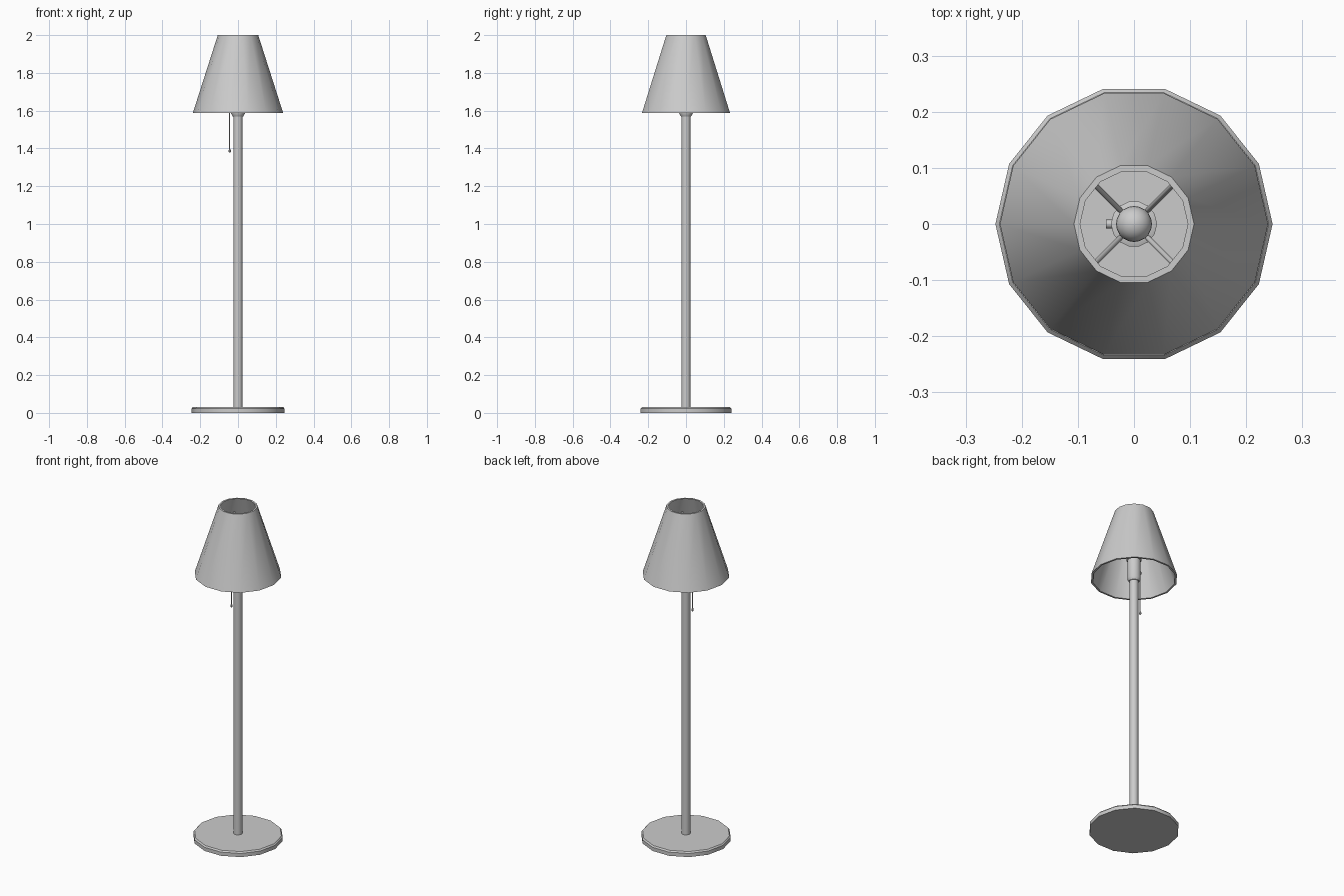
import bpy, bmesh, math
from mathutils import Vector

if "Cube" in bpy.data.objects:
    bpy.data.objects.remove(bpy.data.objects["Cube"])


def finish(name, bm, angle=35):
    bmesh.ops.remove_doubles(bm, verts=bm.verts, dist=1e-5)
    bmesh.ops.recalc_face_normals(bm, faces=bm.faces)
    me = bpy.data.meshes.new(name)
    bm.to_mesh(me)
    bm.free()
    ob = bpy.data.objects.new(name, me)
    bpy.context.collection.objects.link(ob)
    bpy.ops.object.select_all(action='DESELECT')
    ob.select_set(True)
    bpy.context.view_layer.objects.active = ob
    bpy.ops.object.shade_smooth_by_angle(angle=math.radians(angle))
    return ob


def lathe(name, profile, sides, closed=False, x=0.0):
    """Revolve (radius, z) points about a vertical axis at x."""
    bm = bmesh.new()
    rings = []
    for r, z in profile:
        rings.append([bm.verts.new((x + r * math.cos(math.tau * i / sides),
                                    r * math.sin(math.tau * i / sides), z))
                      for i in range(sides)])
    pairs = list(zip(rings, rings[1:]))
    if closed:
        pairs.append((rings[-1], rings[0]))
    for a, b in pairs:
        for i in range(sides):
            j = (i + 1) % sides
            bm.faces.new((a[i], a[j], b[j], b[i]))
    if not closed:
        bm.faces.new(rings[0])
        bm.faces.new(rings[-1])
    return finish(name, bm)


def rod(name, a, b, radius, sides=8):
    a, b = Vector(a), Vector(b)
    bm = bmesh.new()
    bmesh.ops.create_cone(bm, cap_ends=True, segments=sides, radius1=radius,
                          radius2=radius, depth=(b - a).length)
    bm.transform((b - a).to_track_quat('Z', 'Y').to_matrix().to_4x4())
    bmesh.ops.translate(bm, verts=bm.verts, vec=(a + b) / 2)
    return finish(name, bm, 50)


# Weighted foot and pole
lathe("base", [(0.247, 0), (0.247, 0.022), (0.24, 0.03)], 14)
lathe("pole", [(0.024, 0.028), (0.024, 1.6)], 14)

# Open faceted-rim shade with wall thickness
lathe("shade", [(0.239, 1.588), (0.107, 2.0), (0.096, 2.0), (0.228, 1.588)],
      14, closed=True)

# Bulb holder with a collar at its top
lathe("socket", [(0.028, 1.57), (0.037, 1.585), (0.037, 1.70), (0.041, 1.703),
                 (0.041, 1.717), (0.033, 1.72)], 14)

# Bulb: neck flowing into a round head
head = [(0.032 * math.cos(t), 1.81 + 0.032 * math.sin(t))
        for t in (math.radians(a) for a in range(-45, 90, 15))]
lathe("bulb", [(0.018, 1.715), (0.018, 1.765)] + head + [(0.001, 1.842)], 20)

# Four spokes carrying the shade
for k in range(4):
    ang = math.radians(45 + 90 * k)
    c, s = math.cos(ang), math.sin(ang)
    rod("shade_spoke_%d" % (k + 1), (0.032 * c, 0.032 * s, 1.71),
        (0.127 * c, 0.127 * s, 1.91), 0.005)

# Pull switch
rod("switch_sleeve", (-0.03, 0, 1.64), (-0.05, 0, 1.64), 0.008)
rod("pull_cord", (-0.044, 0, 1.39), (-0.044, 0, 1.64), 0.003, 6)
lathe("pull_knob", [(0.003, 1.378), (0.006, 1.382), (0.006, 1.39), (0.003, 1.398)],
      8, x=-0.044)
